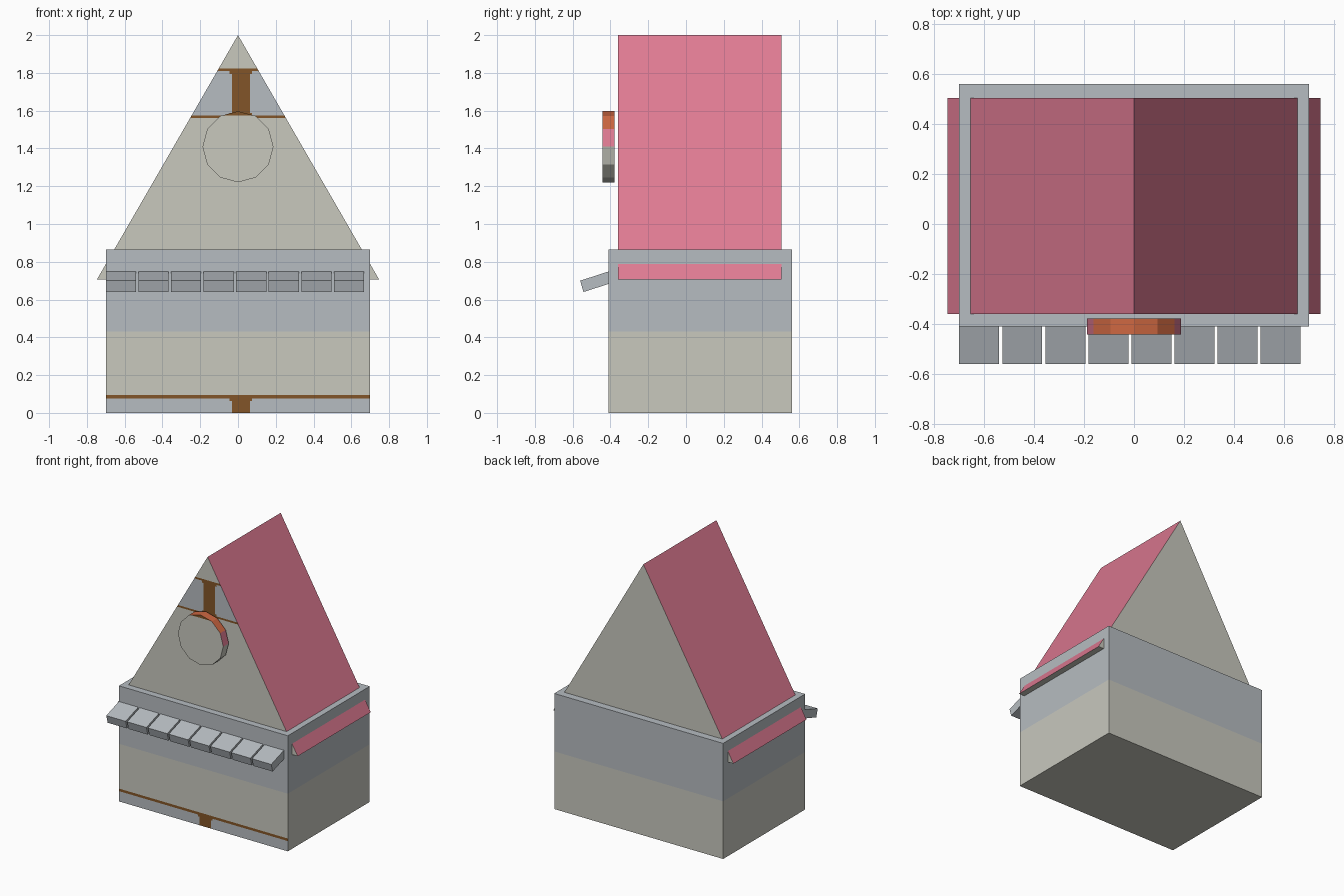
import bpy, bmesh, math

if "Cube" in bpy.data.objects:
    bpy.data.objects.remove(bpy.data.objects["Cube"])


def material(name, rgb):
    m = bpy.data.materials.new(name)
    m.diffuse_color = (*rgb, 1.0)
    m.use_nodes = True
    m.node_tree.nodes["Principled BSDF"].inputs["Base Color"].default_value = m.diffuse_color
    return m


BEIGE, SLATE, BROWN, PINK, ORANGE = range(5)
MATS = [material("plaster_beige", (0.578, 0.578, 0.515)),
        material("blue_grey", (0.468, 0.503, 0.533)),
        material("timber_brown", (0.223, 0.091, 0.021)),
        material("roof_pink", (0.73, 0.195, 0.288)),
        material("trim_orange", (0.61, 0.136, 0.053))]


def prism(name, profile, axis, lo, hi, rule, xcuts=(), zcuts=()):
    """Extrude a 2D profile along axis 'x' or 'y', cut it, colour faces by rule."""
    bm = bmesh.new()
    place = (lambda p, d: (d, p[0], p[1])) if axis == "x" else (lambda p, d: (p[0], d, p[1]))
    a = [bm.verts.new(place(p, lo)) for p in profile]
    b = [bm.verts.new(place(p, hi)) for p in profile]
    bm.faces.new(a)
    bm.faces.new(b[::-1])
    n = len(profile)
    for i in range(n):
        j = (i + 1) % n
        bm.faces.new((a[j], a[i], b[i], b[j]))
    for cuts, normal in ((xcuts, (1, 0, 0)), (zcuts, (0, 0, 1))):
        for c in cuts:
            bmesh.ops.bisect_plane(bm, geom=bm.verts[:] + bm.edges[:] + bm.faces[:],
                                   plane_co=[c * k for k in normal], plane_no=normal, dist=1e-5)
    bmesh.ops.recalc_face_normals(bm, faces=bm.faces[:])
    bm.normal_update()
    for f in bm.faces:
        f.material_index = rule(f.calc_center_median(), f.normal)
    me = bpy.data.meshes.new(name)
    bm.to_mesh(me)
    bm.free()
    for m in MATS:
        me.materials.append(m)
    ob = bpy.data.objects.new(name, me)
    bpy.context.collection.objects.link(ob)
    return ob


POST_X = (-0.045, -0.033, 0.063, 0.075)   # flare, post, post, flare


def timber(c, flares):
    """Centre post with small flared brackets where it meets the beams."""
    if POST_X[1] < c.x < POST_X[2]:
        return BROWN
    if POST_X[0] < c.x < POST_X[3] and any(l < c.z < h for l, h in flares):
        return BROWN
    return SLATE


# Walls: plaster below, grey band above, timber sill on the front
def wall_rule(c, n):
    if n.z < -0.5:
        return BEIGE
    if c.z > 0.432:
        return SLATE
    if n.y < -0.5:
        if c.z < 0.077:
            return timber(c, [(0.063, 0.077)])
        if c.z < 0.096:
            return BROWN
    return BEIGE


prism("walls", [(-0.70, 0), (0.70, 0), (0.70, 0.866), (-0.70, 0.866)], "y", -0.41, 0.56,
      wall_rule, POST_X, (0.063, 0.077, 0.096, 0.432))


# Steep roof with gables; eaves poke through the side walls
def roof_rule(c, n):
    if n.z > 0.3:
        return PINK
    if n.y < -0.5 and 1.56 < c.z < 1.824:
        if c.z < 1.574 or c.z > 1.81:
            return BROWN
        return timber(c, [(1.795, 1.81), (1.574, 1.588)])
    return BEIGE


prism("gable_roof", [(-0.747, 0.706), (0.747, 0.706), (0, 2.0)], "y", -0.36, 0.505,
      roof_rule, POST_X, (1.56, 1.574, 1.588, 1.795, 1.81, 1.824))


# Round gable plaque, twelve sided
def plaque_rule(c, n):
    if abs(n.y) > 0.5:
        return BROWN if n.y < 0 and c.z > 1.574 else BEIGE
    if n.z > 0.4:
        return ORANGE
    return PINK if n.z > 0 else BEIGE


ring = [(0.188 * math.sin(k * math.pi / 6), 1.409 + 0.188 * math.cos(k * math.pi / 6))
        for k in range(12)]
prism("gable_plaque", ring, "y", -0.443, -0.378, plaque_rule, (), (1.574,))

# Row of sloping awning boards
for i in range(8):
    x = -0.70 + i * 0.1725
    prism(f"awning_board_{i + 1}",
          [(-0.39, 0.755), (-0.56, 0.70), (-0.543, 0.64), (-0.39, 0.689)],
          "x", x, x + 0.16, lambda c, n: SLATE)
